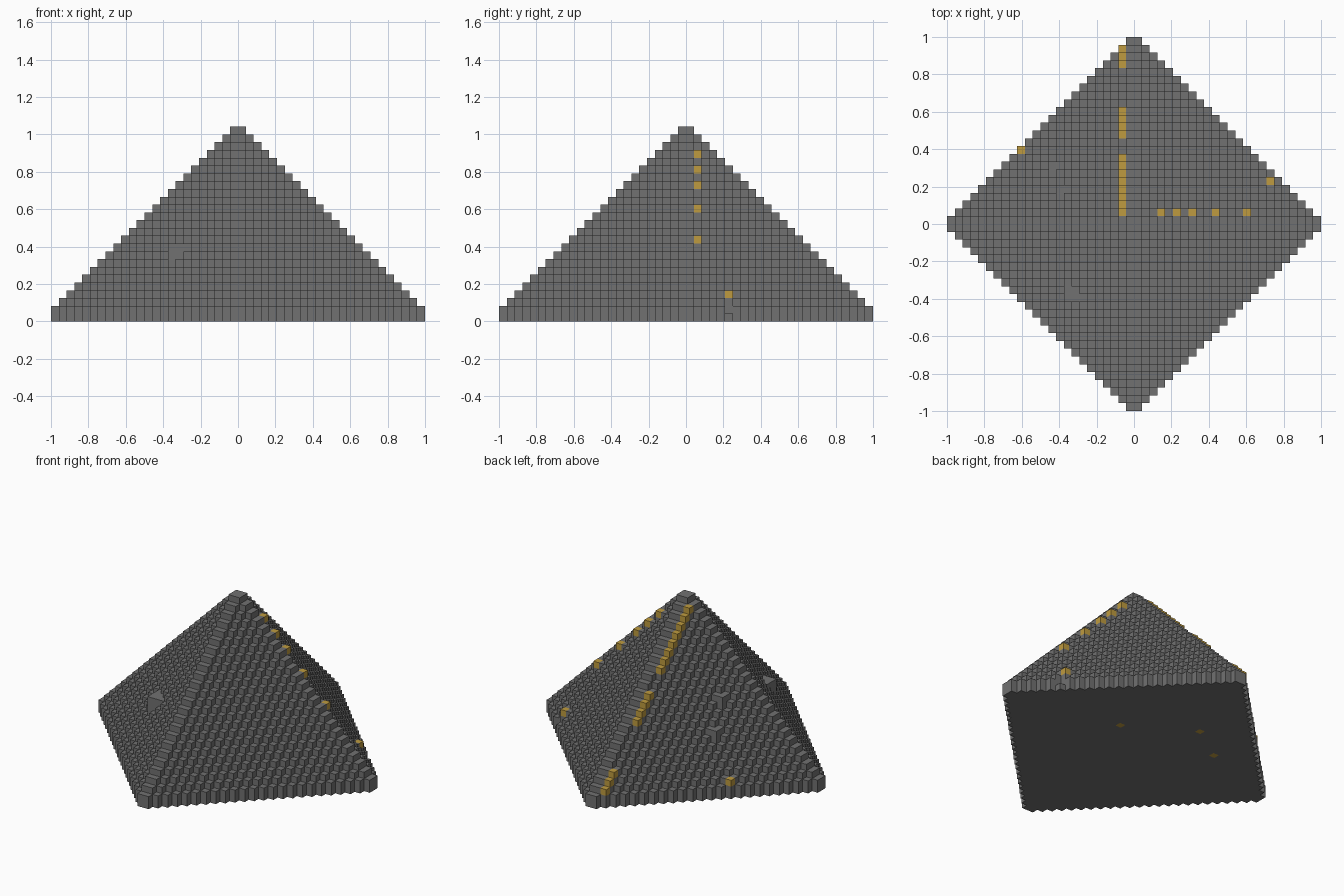
import bpy, bmesh
from mathutils import Vector

if "Cube" in bpy.data.objects:
    bpy.data.objects.remove(bpy.data.objects["Cube"], do_unlink=True)

HALF = 24              # blocks from the centre to a corner
CELL = 1 / HALF        # block edge length
DIRS = [Vector(d) for d in ((1, 0, 0), (-1, 0, 0), (0, 1, 0), (0, -1, 0), (0, 0, 1), (0, 0, -1))]


def material(name, rgb):
    mat = bpy.data.materials.new(name)
    mat.use_nodes = True
    mat.diffuse_color = (*rgb, 1)
    mat.node_tree.nodes["Principled BSDF"].inputs["Base Color"].default_value = (*rgb, 1)
    return mat


def ring(i):
    """Distance of a block index from the centre line."""
    return i if i >= 0 else -i - 1


def height(x, y):
    """Number of stacked blocks in a column."""
    return HALF + 1 - ring(x) - ring(y)


def on_top(x, y):
    return (x, y, height(x, y))


def build(name, cells, solid, mat):
    """Make the exposed faces of a group of blocks."""
    bm = bmesh.new()
    corners = {}

    def corner(p):
        key = tuple(round(c) for c in p)
        if key not in corners:
            corners[key] = bm.verts.new(Vector(key) * CELL)
        return corners[key]

    for cell in sorted(cells):
        mid = Vector(cell) + Vector((.5, .5, .5))
        for d in DIRS:
            if tuple(int(c) for c in Vector(cell) + d) in solid:
                continue
            u = Vector((d.y, d.z, d.x))
            v = d.cross(u)
            quad = [mid + (d + u * a + v * b) / 2 for a, b in ((-1, -1), (1, -1), (1, 1), (-1, 1))]
            bm.faces.new([corner(p) for p in quad])
    mesh = bpy.data.meshes.new(name)
    bm.to_mesh(mesh)
    bm.free()
    mesh.materials.append(mat)
    obj = bpy.data.objects.new(name, mesh)
    bpy.context.collection.objects.link(obj)


# Stepped pyramid on a diamond footprint
span = range(-HALF, HALF)
stone = {(x, y, z) for x in span for y in span if ring(x) + ring(y) < HALF
         for z in range(height(x, y))}

# Small notch in the outer wall, and loose stones on the faces
stone.discard((18, 5, 1))
rubble = {on_top(-11, 7), on_top(-10, 4)}
for x, y in ((-9, -10), (-9, -9), (-8, -10)):
    rubble |= {(x, y, z) for z in range(height(x, y), 10)}

# Gold strip beside the back ridge, and studs beside the left ridge
strip = {on_top(-2, y) for y in (*range(1, 9), *range(11, 15), *range(20, 23))}
studs = {on_top(x, 1) for x in (3, 5, 7, 10, 14)}
outliers = {on_top(17, 5), on_top(-15, 9)}

# Gold blocks set into the underside
inlay = {(5, 3, 0), (-5, 9, 0), (-11, 5, 0)}
stone -= inlay

grey = material("stone grey", (0.165, 0.165, 0.165))
gold = material("gold", (0.52, 0.33, 0.05))
parts = {
    "stone_pyramid": (stone, grey),
    "loose_stones": (rubble, grey),
    "ridge_strip": (strip, gold),
    "ridge_studs": (studs, gold),
    "corner_blocks": (outliers, gold),
    "underside_inlay": (inlay, gold),
}
solid = set().union(*(cells for cells, _ in parts.values()))
for name, (cells, mat) in parts.items():
    build(name, cells, solid, mat)
